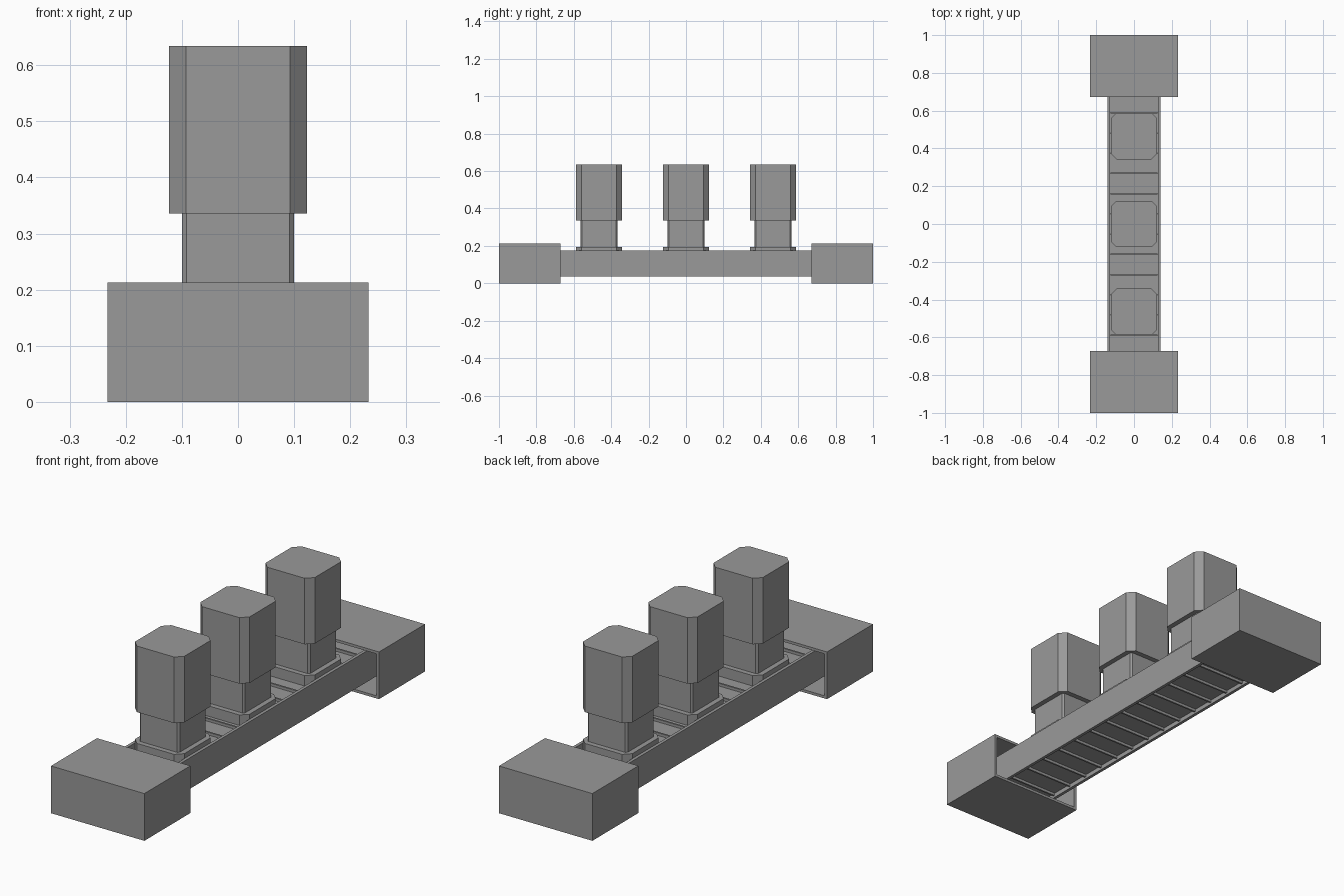
import bpy, bmesh
from mathutils import Matrix, Vector

cube = bpy.data.objects.get("Cube")
if cube:
    bpy.data.objects.remove(cube, do_unlink=True)

grey = bpy.data.materials.new("plain grey")
grey.use_nodes = True
grey.diffuse_color = (0.32, 0.32, 0.32, 1)
grey.node_tree.nodes["Principled BSDF"].inputs["Base Color"].default_value = (0.32, 0.32, 0.32, 1)


def finish(name, bm):
    bmesh.ops.recalc_face_normals(bm, faces=bm.faces[:])
    mesh = bpy.data.meshes.new(name)
    bm.to_mesh(mesh)
    bm.free()
    mesh.materials.append(grey)
    obj = bpy.data.objects.new(name, mesh)
    bpy.context.collection.objects.link(obj)
    return obj


def add_box(bm, low, high):
    low, high = Vector(low), Vector(high)
    place = Matrix.Translation((low + high) / 2) @ Matrix.Diagonal((*(high - low), 1))
    bmesh.ops.create_cube(bm, size=1, matrix=place)


def box(name, low, high):
    bm = bmesh.new()
    add_box(bm, low, high)
    return finish(name, bm)


def chamfered_block(name, y, half, cut, bottom, top):
    """Upright square prism with cut corners."""
    k = half - cut
    outline = [(half, -k), (half, k), (k, half), (-k, half),
               (-half, k), (-half, -k), (-k, -half), (k, -half)]
    bm = bmesh.new()
    face = bm.faces.new([bm.verts.new((px, y + py, bottom)) for px, py in outline])
    new = bmesh.ops.extrude_face_region(bm, geom=[face])["geom"]
    moved = [v for v in new if isinstance(v, bmesh.types.BMVert)]
    bmesh.ops.translate(bm, verts=moved, vec=(0, 0, top - bottom))
    return finish(name, bm)


# Hollow end housings, open toward the middle
WALL = 0.012
for name, s in (("front_housing", -1), ("back_housing", 1)):
    bm = bmesh.new()
    ys = sorted((s * 0.672, s))
    add_box(bm, (-0.233, ys[0], 0), (0.233, ys[1], 0.213))
    inner = [f for f in bm.faces if f.calc_center_median().y * s < 0.7
             and abs(f.normal.y) > 0.9]
    bmesh.ops.inset_region(bm, faces=inner, thickness=WALL, use_even_offset=True)
    new = bmesh.ops.extrude_face_region(bm, geom=inner)["geom"]
    moved = [v for v in new if isinstance(v, bmesh.types.BMVert)]
    bmesh.ops.delete(bm, geom=inner, context="FACES_ONLY")
    bmesh.ops.translate(bm, verts=moved, vec=(0, s * (0.328 - WALL), 0))
    finish(name, bm)

# Side rails
for name, s in (("left_rail", 1), ("right_rail", -1)):
    xs = sorted((s * 0.126, s * 0.14))
    box(name, (xs[0], -0.95, 0.035), (xs[1], 0.95, 0.175))

# Conveyor bed with thin cross cleats above and below
box("conveyor_bed", (-0.126, -0.95, 0.055), (0.126, 0.95, 0.148))
PITCH = 0.107
bm = bmesh.new()
for i in range(-8, 8):
    y = (i + 0.5) * PITCH
    add_box(bm, (-0.125, y - 0.004, 0.043), (0.125, y + 0.004, 0.16))
finish("cross_cleats", bm)

# Three stepped pillars standing on the bed
for place, y in (("front", -0.465), ("middle", 0), ("back", 0.465)):
    chamfered_block(place + "_pillar_base", y, 0.123, 0.03, 0.148, 0.195)
    chamfered_block(place + "_pillar_neck", y, 0.1, 0.008, 0.195, 0.336)
    chamfered_block(place + "_pillar_head", y, 0.123, 0.03, 0.336, 0.634)
